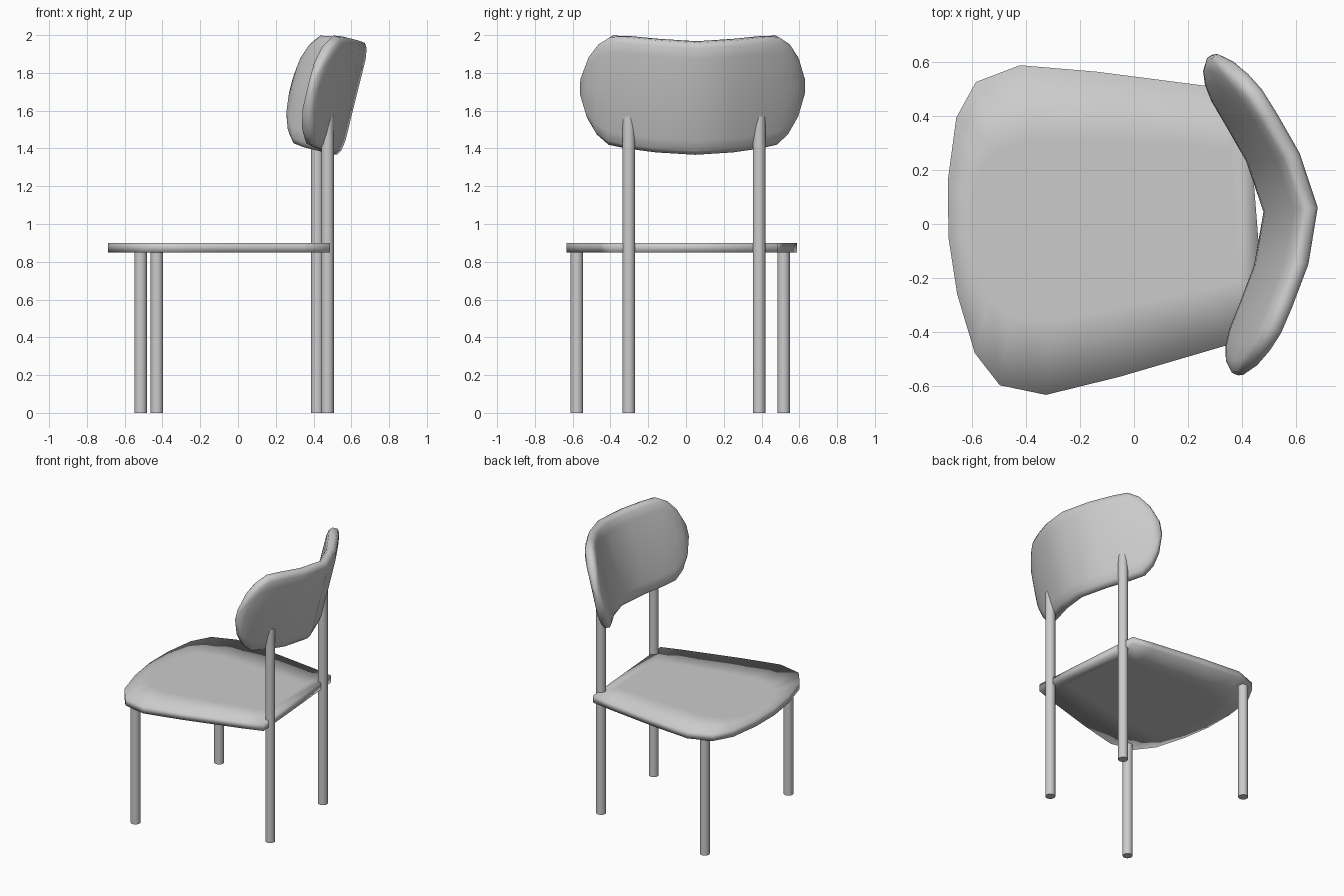
import bpy, bmesh
from math import radians, sqrt
from mathutils import Matrix, Vector

if "Cube" in bpy.data.objects:
    bpy.data.objects.remove(bpy.data.objects["Cube"])

# The whole chair faces -x and is turned slightly about z
FRAME = Matrix.Rotation(radians(4.5), 4, 'Z') @ Matrix.Translation((0, 0.007, 0))


def finish(name, bm, angle=None):
    bmesh.ops.recalc_face_normals(bm, faces=bm.faces[:])
    me = bpy.data.meshes.new(name)
    bm.to_mesh(me)
    bm.free()
    me.shade_smooth()
    ob = bpy.data.objects.new(name, me)
    bpy.context.collection.objects.link(ob)
    ob.matrix_world = FRAME
    if angle:
        bpy.ops.object.select_all(action='DESELECT')
        ob.select_set(True)
        bpy.context.view_layer.objects.active = ob
        bpy.ops.object.shade_smooth_by_angle(angle=radians(angle))
    return ob


def loft(name, loops):
    """Skin a list of closed loops and cap both ends."""
    bm = bmesh.new()
    rings = [[bm.verts.new(p) for p in loop] for loop in loops]
    n = len(rings[0])
    for a, b in zip(rings, rings[1:]):
        for i in range(n):
            j = (i + 1) % n
            bm.faces.new((a[i], a[j], b[j], b[i]))
    bm.faces.new(rings[0])
    bm.faces.new(rings[-1])
    return finish(name, bm)


def leg(name, x, y, top):
    bm = bmesh.new()
    bmesh.ops.create_cone(bm, cap_ends=True, segments=24, radius1=0.033,
                          radius2=0.033, depth=top,
                          matrix=Matrix.Translation((x, y, top / 2)))
    finish(name, bm, 40)


# Legs: short front pair, tall back pair carrying the backrest
for side, s in (("left", -1), ("right", 1)):
    leg("front_leg_" + side, -0.473, s * 0.549, 0.87)
    leg("back_leg_" + side, 0.449, s * 0.346, 1.57)

# Seat: thin tapered slab with a soft shaded border
half = [(-.69, 0), (-.674, .215), (-.626, .438), (-.543, .564),
        (-.375, .613), (-.095, .567), (.305, .483), (.455, .445)]
outline = half + [(x, -y) for x, y in half[:0:-1]]


def seat_loop(z, sx=1, sy=1):
    return [(-.1 + (x + .1) * sx, y * sy, z) for x, y in outline]


loft("seat", [seat_loop(.85, .86, .55), seat_loop(.85),
              seat_loop(.90), seat_loop(.90, .86, .55)])

# Backrest: curved cushion lofted sideways, leaning back
# stations: sideways position, forward bend, half height, half thickness
half_st = [(0, 0, .31, .043), (.2, -.052, .31, .043), (.35, -.125, .307, .043),
           (.44, -.172, .298, .043), (.50, -.205, .25, .039),
           (.55, -.232, .17, .031), (.59, -.252, .05, .014)]
stations = [(-v, u, h, t) for v, u, h, t in half_st[:0:-1]] + half_st
# rounded cross-section (thickness, height)
quarter = [(1, 0), (1, .72), (.8, .9), (.42, .985)]
section = (quarter + [(-a, b) for a, b in quarter[::-1]]
           + [(-a, -b) for a, b in quarter[1:]]
           + [(a, -b) for a, b in quarter[:0:-1]])
lean = Matrix.Translation((.583, 0, 1.667)) @ Matrix.Rotation(radians(14), 4, 'Y')
loops = []
for v, u, h, t in stations:
    slope = max(-.55, min(.55, 1.0 * v))
    k = 1 / sqrt(1 + slope * slope)
    loops.append([lean @ Vector((u + a * t * k, v + a * t * k * slope, b * h))
                  for a, b in section])
loft("backrest", loops)
